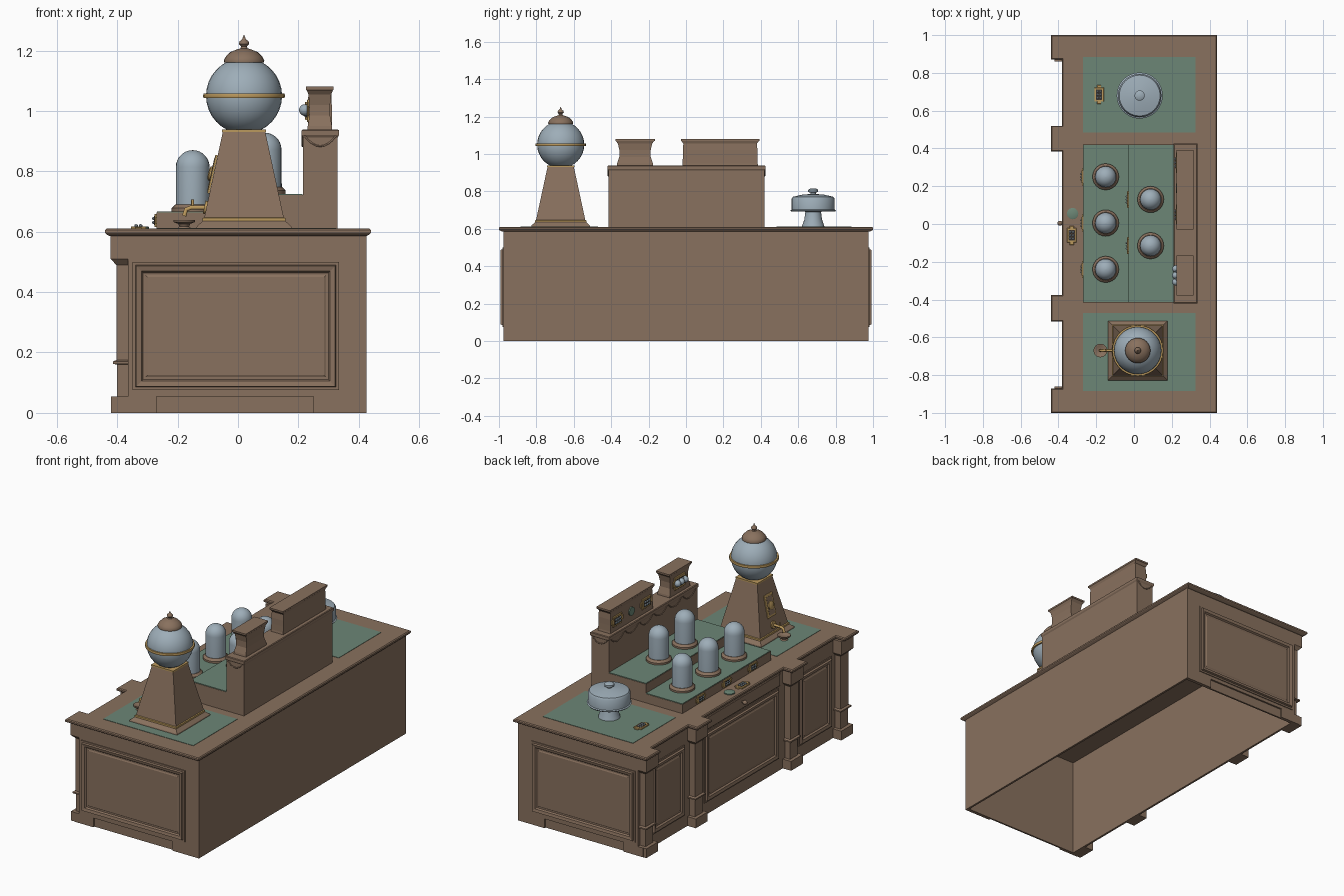
import bpy, bmesh, math
from mathutils import Matrix, Vector

cube = bpy.data.objects.get("Cube")
if cube:
    bpy.data.objects.remove(cube, do_unlink=True)


def material(name, rgb):
    m = bpy.data.materials.new(name)
    m.use_nodes = True
    m.diffuse_color = (*rgb, 1)
    m.node_tree.nodes["Principled BSDF"].inputs["Base Color"].default_value = (*rgb, 1)
    return m


WOOD = material("brown wood", (0.25, 0.165, 0.112))
GREEN = material("green leather", (0.15, 0.24, 0.18))
GLASS = material("pale blue glass", (0.34, 0.42, 0.48))
GOLD = material("brass", (0.5, 0.32, 0.11))
DARK = material("dark inlay", (0.06, 0.045, 0.035))


def make(name, bm, mat, smooth=False):
    bmesh.ops.recalc_face_normals(bm, faces=bm.faces)
    me = bpy.data.meshes.new(name)
    bm.to_mesh(me)
    bm.free()
    me.materials.append(mat)
    ob = bpy.data.objects.new(name, me)
    bpy.context.collection.objects.link(ob)
    if smooth:
        me.shade_smooth()
        me.set_sharp_from_angle(angle=math.radians(40))
    return ob


def loft(name, loops, mat, matrix=Matrix(), caps=(True, True), smooth=False):
    """Skin a stack of equal-length point loops."""
    bm = bmesh.new()
    rows = [[bm.verts.new(matrix @ Vector(p)) for p in loop] for loop in loops]
    for a, b in zip(rows, rows[1:]):
        for i in range(len(a)):
            j = (i + 1) % len(a)
            bm.faces.new((a[i], a[j], b[j], b[i]))
    for on, row in zip(caps, (rows[0], rows[-1])):
        if on:
            bm.faces.new(row)
    return make(name, bm, mat, smooth)


def rect(x0, x1, y0, y1, z):
    return [(x0, y0, z), (x1, y0, z), (x1, y1, z), (x0, y1, z)]


def box(name, x0, x1, y0, y1, z0, z1, mat=WOOD):
    return loft(name, [rect(x0, x1, y0, y1, z) for z in (z0, z1)], mat)


def lathe(name, profile, mat, loc, seg=24, matrix=None):
    loops = [[(max(r, 0.0004) * math.cos(2 * math.pi * i / seg),
               max(r, 0.0004) * math.sin(2 * math.pi * i / seg), z) for i in range(seg)]
             for r, z in profile]
    return loft(name, loops, mat, matrix or Matrix.Translation(loc), smooth=True)


def arc(r, z, a0, a1, n):
    angles = [math.radians(a0 + (a1 - a0) * i / n) for i in range(n + 1)]
    return [(r * math.cos(a), z + r * math.sin(a)) for a in angles]


def facing(origin, across, up):
    """Matrix whose local z points out of a face."""
    x, y = Vector(across).normalized(), Vector(up).normalized()
    return Matrix.Translation(origin) @ Matrix((x, y, x.cross(y))).transposed().to_4x4()


def plate(name, m, w, h, rings, mat=WOOD):
    loft(name, [rect(i - w / 2, w / 2 - i, i - h / 2, h / 2 - i, d) for i, d in rings], mat, m)


def tube(name, points, radius, mat):
    cu = bpy.data.curves.new(name, "CURVE")
    cu.dimensions = "3D"
    cu.bevel_depth, cu.bevel_resolution, cu.use_fill_caps = radius, 1, True
    sp = cu.splines.new("POLY")
    sp.points.add(len(points) - 1)
    for p, co in zip(sp.points, points):
        p.co = (*co, 1)
    cu.materials.append(mat)
    ob = bpy.data.objects.new(name, cu)
    bpy.context.collection.objects.link(ob)


UP, SIDE = (0, 0, 1), (0, -1, 0)
MOULDING = [(0, 0), (0, 0.005), (0.01, 0.005), (0.013, 0.016), (0.03, 0.012),
            (0.036, 0.003), (0.044, 0.003), (0.05, 0.006)]
PILASTERS = (-0.918, -0.445, 0.4525, 0.918)

# Hollow cabinet walls, open underneath
box("back_wall", 0.413, 0.425, -0.975, 0.975, 0, 0.59)
box("display_wall", -0.365, -0.353, -0.97, 0.97, 0, 0.59)
for s, tag in ((-1, "front"), (1, "rear")):
    y0, y1 = sorted((s * 0.975, s * 0.955))
    box(tag + "_end_wall", -0.365, 0.424, y0, y1, 0.055, 0.59)
    box(tag + "_left_foot", 0.25, 0.424, y0, y1, 0, 0.055)
    box(tag + "_right_foot", -0.40, -0.27, y0, y1, 0, 0.055)
    r0, r1 = sorted((s * 0.965, s * 0.955))
    box(tag + "_toe_recess", -0.27, 0.25, r0, r1, 0, 0.055)
    plate(tag + "_end_panel", facing((-0.0075, s * 0.975, 0.2875), (-s, 0, 0), UP),
          0.685, 0.425, MOULDING)

# Display side panels, drawer and knob
for name, y, w in (("front_side_panel", -0.69, 0.31), ("middle_side_panel", 0.004, 0.70),
                   ("rear_side_panel", 0.695, 0.31)):
    plate(name, facing((-0.365, y, 0.285), SIDE, UP), w, 0.42, MOULDING)
plate("drawer_front", facing((-0.365, 0.004, 0.545), SIDE, UP), 0.72, 0.075,
      [(0, 0), (0, 0.006), (0.004, 0.009)])
lathe("drawer_knob", [(0.006, 0), (0.006, 0.012)] + arc(0.013, 0.022, -60, 90, 6), WOOD, None, 12,
      facing((-0.37, 0.004, 0.55), SIDE, UP))

# Pilasters
for k, y in enumerate(PILASTERS):
    steps = ((0, 0.02), (0.055, 0.02), (0.055, 0), (0.16, 0), (0.162, 0.014), (0.17, 0.014),
             (0.175, 0.003), (0.49, 0.003), (0.51, 0.022), (0.59, 0.022))
    loft(f"pilaster_{k + 1}", [rect(-0.40 - o, -0.36, y - 0.035 - o, y + 0.035 + o, z)
                               for z, o in steps], WOOD)


# Counter top that breaks forward over each pilaster
def outline(o, z):
    pts = [(0.44 + o, -1 - o, z), (0.44 + o, 1 + o, z)]
    spans = ((0.87, 1), (0.385, 0.52), (-0.515, -0.375), (-1, -0.87))
    for k, (a, b) in enumerate(spans):
        run = [(-0.38 - o, b + o, z)] if k else []
        run += [(-0.44 - o, b + o, z), (-0.44 - o, a - o, z)]
        pts += run + ([(-0.38 - o, a - o, z)] if k < 3 else [])
    return pts


loft("counter_top", [outline(o, z) for o, z in
                     ((-0.016, 0.585), (-0.003, 0.592), (0, 0.596), (0, 0.605), (-0.005, 0.61))], WOOD)
box("rear_mat", -0.27, 0.325, 0.485, 0.885, 0.608, 0.612, GREEN)
box("front_mat", -0.27, 0.325, -0.885, -0.47, 0.608, 0.612, GREEN)

# Stepped display with back board
box("lower_step", -0.27, -0.02, -0.415, 0.42, 0.61, 0.663)
box("lower_step_mat", -0.268, -0.03, -0.413, 0.418, 0.663, 0.667, GREEN)
box("upper_step", -0.03, 0.215, -0.415, 0.42, 0.61, 0.721)
box("upper_step_mat", -0.028, 0.214, -0.413, 0.418, 0.721, 0.725, GREEN)
box("back_board", 0.215, 0.33, -0.415, 0.42, 0.61, 0.92)
loft("back_board_cornice", [rect(0.215 - o, 0.33 + o, -0.415 - o, 0.42 + o, z) for z, o in
                            ((0.912, 0), (0.92, 0.005), (0.935, 0.005), (0.938, 0.001))], WOOD)


def swag(name, a, b):
    a, b = Vector(a), Vector(b)
    pts = [a.lerp(b, t / 8) - Vector((0, 0, 0.14 * (t / 8) * (1 - t / 8))) for t in range(9)]
    tube(name, pts, 0.003, WOOD)


for k in range(6):
    y = -0.40 + k * 0.135
    swag(f"swag_{k + 1}", (0.214, y, 0.918), (0.214, y + 0.13, 0.918))
for y in (-0.416, 0.421):
    swag("end_swag", (0.22, y, 0.918), (0.325, y, 0.918))

# Flared boxes standing on the back board
for name, y0, y1, waist in (("small_box", -0.37, -0.175, 0.014), ("large_box", -0.02, 0.385, 0.003)):
    steps = ((0.937, 0), (0.95, -0.002), (0.985, -waist), (1.02, -waist), (1.055, -0.006),
             (1.068, 0.004), (1.07, 0.008), (1.08, 0.008))
    loft(name, [rect(0.23 - o * 0.5, 0.312 + o * 0.5, y0 - o, y1 + o, z) for z, o in steps], WOOD)


# Brass tags with glass beads
def bead_tag(name, m, w=0.1, h=0.05):
    plate(name + "_bar", m, w, h * 0.45, [(0, 0), (0, 0.004), (0.002, 0.006)], GOLD)
    plate(name + "_plate", m, w * 0.75, h, [(0, 0), (0, 0.005), (0.002, 0.007)], GOLD)
    plate(name + "_inlay", m, w * 0.55, h * 0.66, [(0, 0), (0, 0.008)], DARK)
    bm = bmesh.new()
    for i in (-1, 0, 1):
        for j in (-0.5, 0.5):
            spot = m @ Matrix.Translation((i * w * 0.17, j * h * 0.3, 0.009))
            bmesh.ops.create_icosphere(bm, subdivisions=1, radius=h * 0.14, matrix=spot)
    make(name + "_beads", bm, GLASS, True)


FLAT = ((0, 1, 0), (-1, 0, 0))
bead_tag("rear_mat_tag", facing((-0.185, 0.685, 0.612), *FLAT))
bead_tag("counter_tag", facing((-0.33, -0.06, 0.61), *FLAT))
lathe("counter_disc", [(0.03, 0.61), (0.03, 0.616), (0.026, 0.618)], GREEN, (-0.325, 0.055, 0))
for y in (0.05, 0.325):
    bead_tag("large_box_tag", facing((0.229, y, 1.0), SIDE, UP), 0.11, 0.06)
lathe("large_box_disc", [(0.025, 0), (0.025, 0.007)], GREEN, None, 20,
      facing((0.229, 0.19, 1.0), SIDE, UP))
bead_tag("small_box_tag", facing((0.235, -0.272, 1.0), SIDE, UP), 0.13, 0.075)
for k in (-1, 0, 1):
    lathe("small_box_bulb", arc(0.019, 0.012, -30, 90, 6), GLASS, None, 12,
          facing((0.233, -0.272 + k * 0.035, 1.003), SIDE, UP))

# Bell jars on turned bases, each with a tag on the step
jars = [(-0.15, y, 0.666) for y in (0.25, 0.005, -0.24)] + [(0.088, y, 0.724) for y in (0.13, -0.115)]
for k, (x, y, z) in enumerate(jars):
    lathe(f"jar_base_{k + 1}", [(0.07, 0), (0.07, 0.012), (0.062, 0.02), (0.058, 0.024)], WOOD, (x, y, z))
    lathe(f"bell_jar_{k + 1}", [(0.056, 0.02)] + arc(0.056, 0.148, 0, 90, 7), GLASS, (x, y, z))
    bead_tag(f"jar_tag_{k + 1}", facing((-0.27 if x < 0 else -0.03, y, z - 0.029), SIDE, UP), 0.09, 0.044)

# Covered glass stand
STAND = (0.03, 0.68, 0)
lathe("stand_foot", [(0.06, 0.611), (0.058, 0.62), (0.047, 0.65), (0.042, 0.69), (0.06, 0.696)], GLASS, STAND)
lathe("stand_cover", [(0.118, 0.692), (0.122, 0.698), (0.115, 0.702), (0.115, 0.76), (0.108, 0.771),
                      (0.06, 0.782), (0.014, 0.786), (0.014, 0.793), (0.027, 0.797), (0.027, 0.808),
                      (0.018, 0.814)], GLASS, STAND, 32)

# Globe dispenser
CX, CY = 0.02, -0.67


def square_stack(name, steps, mat):
    loft(name, [rect(CX - r, CX + r, CY - r, CY + r, z) for z, r in steps], mat)


square_stack("dispenser_plinth", ((0.61, 0.158), (0.618, 0.156), (0.637, 0.135)), WOOD)
square_stack("dispenser_lower_trim", ((0.635, 0.137), (0.645, 0.137), (0.648, 0.13)), GOLD)
square_stack("dispenser_body", ((0.645, 0.132), (0.932, 0.07)), WOOD)
square_stack("dispenser_upper_trim", ((0.93, 0.073), (0.939, 0.073)), GOLD)
lathe("dispenser_globe", arc(0.126, 1.05, -86, 86, 16), GLASS, (CX, CY, 0), 28)
lathe("globe_band", [(0.124, 1.043), (0.134, 1.043), (0.136, 1.05), (0.134, 1.057), (0.124, 1.057)],
      GOLD, (CX, CY, 0), 28)
lathe("globe_cap", [(0.066, 1.16), (0.067, 1.168), (0.06, 1.18), (0.045, 1.195), (0.025, 1.203),
                    (0.012, 1.207), (0.009, 1.213), (0.017, 1.222), (0.015, 1.23), (0.006, 1.238),
                    (0, 1.252)], WOOD, (CX, CY, 0))

# Dispenser face plate, dial, spout and drip cup
face = facing((-0.081, CY, 0.79), SIDE, (0.062, 0, 0.287))
plate("dial_plate", face, 0.075, 0.13, [(0, 0), (0, 0.006), (0.003, 0.008)], GOLD)
plate("dial_inlay", face, 0.052, 0.105, [(0, 0.007), (0, 0.009)], WOOD)
lathe("dial", [(0.024, 0.008), (0.024, 0.014), (0.012, 0.018)], GOLD, None, 16, face)
lathe("spout_flange", [(0.022, -0.004), (0.022, 0.006)], GOLD, None, 16,
      facing((-0.106, CY, 0.68), SIDE, (0.062, 0, 0.287)))
tube("spout", [(-0.10, CY, 0.68), (-0.155, CY, 0.68), (-0.172, CY, 0.674), (-0.178, CY, 0.652)], 0.008, GOLD)
tube("spout_lever", [(-0.15, CY, 0.68), (-0.15, CY, 0.706)], 0.005, GOLD)
lathe("drip_cup", [(0.022, 0.611), (0.016, 0.618), (0.02, 0.626), (0.036, 0.632), (0.036, 0.639),
                   (0.03, 0.639), (0.022, 0.633)], WOOD, (-0.178, CY, 0))
